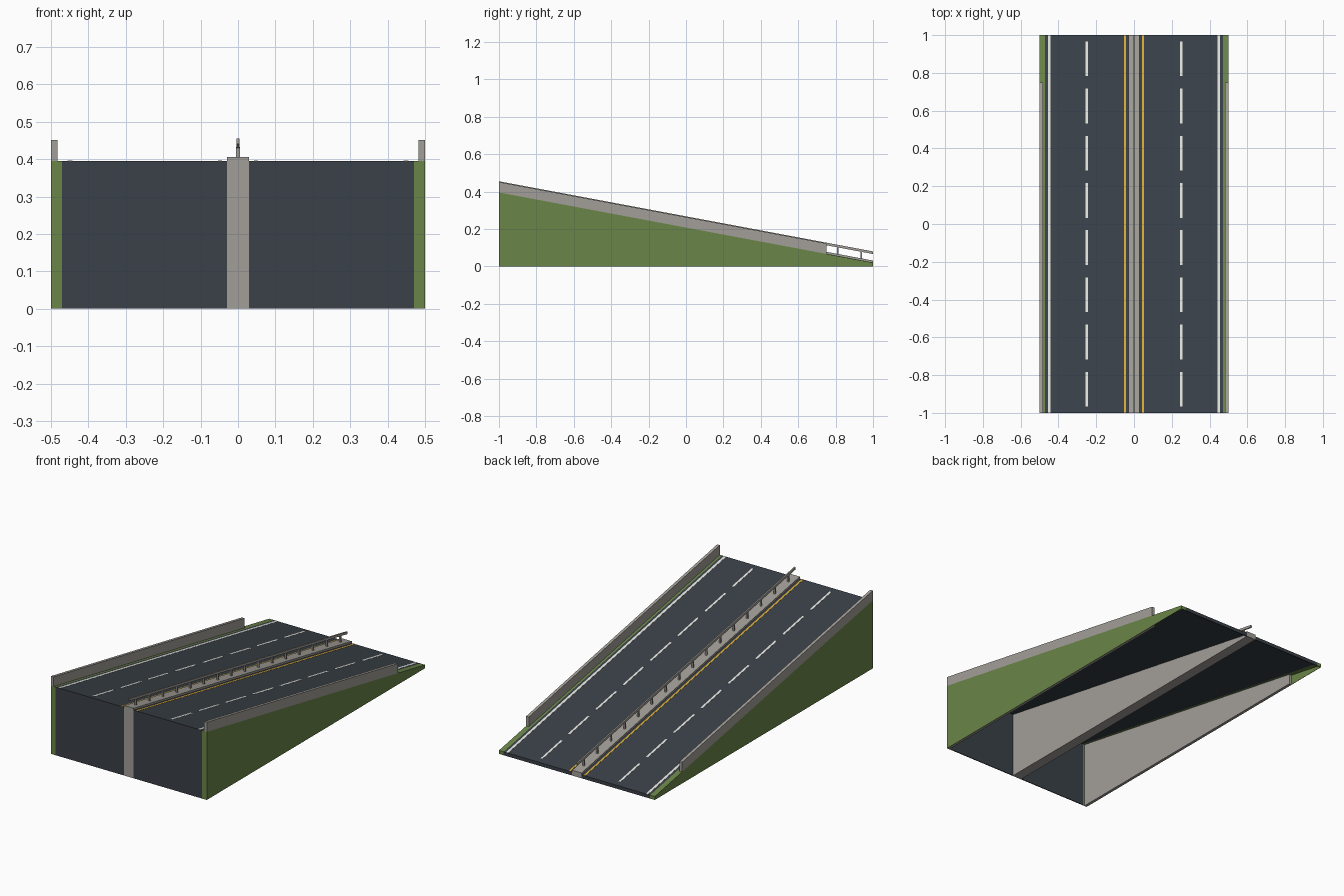
import bpy
import bmesh

cube = bpy.data.objects.get("Cube")
if cube:
    bpy.data.objects.remove(cube, do_unlink=True)


def material(name, rgb):
    m = bpy.data.materials.new(name)
    m.use_nodes = True
    m.diffuse_color = (*rgb, 1)
    m.node_tree.nodes["Principled BSDF"].inputs["Base Color"].default_value = (*rgb, 1)
    return m


asphalt = material("asphalt", (0.042, 0.052, 0.065))
concrete = material("concrete", (0.365, 0.345, 0.315))
grass = material("grass", (0.145, 0.235, 0.065))
white = material("white_paint", (0.78, 0.78, 0.74))
yellow = material("yellow_paint", (0.72, 0.41, 0.035))

FRONT_H, BACK_H = 0.395, 0.02


def road_z(y):
    """Height of the sloping road surface."""
    return FRONT_H + (BACK_H - FRONT_H) * (y + 1) / 2


def sloped(name, xs, ys, top, bottom, mat, parts=None):
    """Box that follows the slope; bottom None means down to the ground."""
    bm = bmesh.new()
    for x0, x1, y0, y1 in parts or [(*xs, *ys)]:
        def corner(x, y, off):
            z = 0 if off is None else max(0, road_z(y) + off)
            return bm.verts.new((x, y, z))
        lo, hi = [[corner(x, y, off) for x, y in
                   ((x0, y0), (x1, y0), (x1, y1), (x0, y1))] for off in (bottom, top)]
        bm.faces.new(lo[::-1])
        bm.faces.new(hi)
        for i in range(4):
            j = (i + 1) % 4
            bm.faces.new((lo[i], lo[j], hi[j], hi[i]))
    bmesh.ops.recalc_face_normals(bm, faces=bm.faces)
    mesh = bpy.data.meshes.new(name)
    bm.to_mesh(mesh)
    bm.free()
    mesh.materials.append(mat)
    obj = bpy.data.objects.new(name, mesh)
    bpy.context.collection.objects.link(obj)
    return obj


WALL_END = 0.75
INNER, VERGE, OUTER = 0.483, 0.47, 0.5
SKIN = 0.002      # thickness of the grass facing
PAINT = 0.0008    # thickness of the road paint

for side, s in (("left", 1), ("right", -1)):
    def span(a, b):
        return tuple(sorted((s * a, s * b)))

    # Road deck with its closed ends
    lane = span(0.03, VERGE)
    sloped(f"{side}_road_deck", lane, (-1, 1), 0, -0.008, asphalt)
    sloped(f"{side}_front_panel", lane, (-1, -0.995), -0.008, None, asphalt)
    sloped(f"{side}_back_lip", lane, (0.995, 1), -0.008, None, asphalt)

    # Retaining wall, and the parapet standing on it
    sloped(f"{side}_retaining_wall", span(INNER, OUTER - SKIN),
           (-1 + SKIN, WALL_END), 0, None, concrete)
    sloped(f"{side}_parapet", span(INNER, OUTER), (-1, WALL_END), 0.056, 0, concrete)

    # Grass verge and embankment
    sloped(f"{side}_verge", span(VERGE, INNER), (-1, WALL_END), 0, -0.008, grass)
    sloped(f"{side}_verge_end", span(VERGE, OUTER), (WALL_END, 1), 0, -0.008, grass)
    sloped(f"{side}_front_bank", span(VERGE, OUTER), (-1, -1 + SKIN), 0, None, grass)
    sloped(f"{side}_side_bank", span(OUTER - SKIN, OUTER), (-1 + SKIN, WALL_END),
           0, None, grass)
    sloped(f"{side}_end_bank", span(OUTER - SKIN, OUTER), (WALL_END, 1),
           -0.008, None, grass)
    sloped(f"{side}_back_bank", span(VERGE, OUTER - SKIN), (0.995, 1),
           -0.008, None, grass)

    # Painted lines
    sloped(f"{side}_edge_line", span(0.442, 0.456), (-1, 1), PAINT, 0, white)
    sloped(f"{side}_median_line", span(0.043, 0.053), (-1, 1), PAINT, 0, yellow)
    dashes = [(*span(0.244, 0.256), y - 0.092, y + 0.092)
              for y in (-0.875 + 0.25 * i for i in range(8))]
    sloped(f"{side}_lane_dashes", None, None, PAINT, 0, white, dashes)

# Central median and its guard rail
sloped("median", (-0.03, 0.03), (-1, 1), 0.011, None, concrete)
posts = [(-0.005, 0.005, y - 0.004, y + 0.004)
         for y in (-0.9375 + 0.125 * i for i in range(16))]
sloped("rail_posts", None, None, 0.048, 0.011, concrete, posts)
sloped("guard_rail", (-0.004, 0.004), (-1, 1), 0.06, 0.046, concrete)
